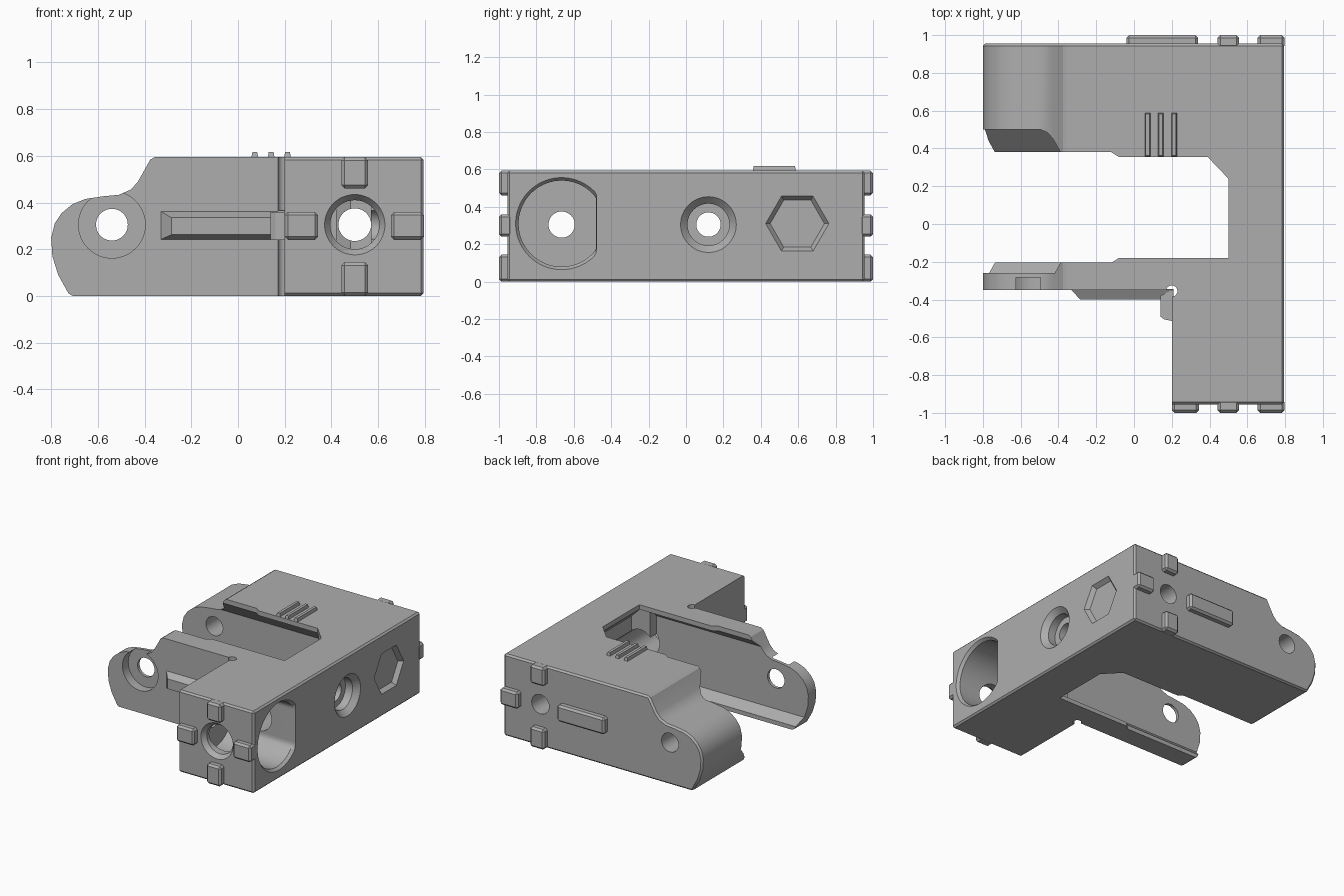
import bpy, bmesh, math
from mathutils import Vector

if "Cube" in bpy.data.objects:
    bpy.data.objects.remove(bpy.data.objects["Cube"])

grey = bpy.data.materials.new("plain_grey")
grey.use_nodes = True
COLOUR = (0.42, 0.42, 0.42, 1)
grey.diffuse_color = COLOUR
grey.node_tree.nodes["Principled BSDF"].inputs["Base Color"].default_value = COLOUR


def place(axis, u, v, t):
    return {"x": (t, u, v), "y": (u, t, v), "z": (u, v, t)}[axis]


def prism(name, pts, axis, a, b, bevel=0, end_pts=None):
    """Extrude an outline along an axis, optionally to a different end outline."""
    bm = bmesh.new()
    low = [bm.verts.new(place(axis, u, v, a)) for u, v in pts]
    high = [bm.verts.new(place(axis, u, v, b)) for u, v in (end_pts or pts)]
    bm.faces.new(low)
    bm.faces.new(high)
    for i in range(len(pts)):
        j = (i + 1) % len(pts)
        bm.faces.new((low[i], low[j], high[j], high[i]))
    bmesh.ops.recalc_face_normals(bm, faces=bm.faces)
    if bevel:
        sharp = [e for e in bm.edges if e.calc_face_angle() > 0.6]
        bmesh.ops.bevel(bm, geom=sharp, offset=bevel, segments=1, affect="EDGES")
    mesh = bpy.data.meshes.new(name)
    bm.to_mesh(mesh)
    bm.free()
    mesh.materials.append(grey)
    obj = bpy.data.objects.new(name, mesh)
    bpy.context.collection.objects.link(obj)
    return obj


def rect(u0, u1, v0, v1):
    return [(u0, v0), (u1, v0), (u1, v1), (u0, v1)]


def circle(u, v, r, n=48):
    return [(u + r * math.cos(2 * math.pi * i / n), v + r * math.sin(2 * math.pi * i / n))
            for i in range(n)]


def cut(target, *cutter_args, **options):
    cutter = prism("cutter", *cutter_args, **options)
    mod = target.modifiers.new("cut", "BOOLEAN")
    mod.operation, mod.solver, mod.object = "DIFFERENCE", "EXACT", cutter
    bpy.context.view_layer.objects.active = target
    bpy.ops.object.modifier_apply(modifier=mod.name)
    bpy.data.objects.remove(cutter)


def smooth(obj):
    bpy.ops.object.select_all(action="DESELECT")
    obj.select_set(True)
    bpy.context.view_layer.objects.active = obj
    bpy.ops.object.shade_smooth_by_angle(angle=math.radians(30))


TOP, MID, END = 0.594, 0.305, 0.955
BORE, PIVOT = 0.5, -0.54

# Body: side outline with the rounded knuckle, extruded front to back
outline = [(0.795, 0), (0.795, TOP), (-0.37, TOP), (-0.43, 0.487), (-0.46, 0.455),
           (-0.51, 0.433), (-0.575, 0.427), (-0.655, 0.415), (-0.71, 0.392),
           (-0.755, 0.355), (-0.785, 0.31), (-0.8, 0.25), (-0.795, 0.17),
           (-0.77, 0.09), (-0.72, 0)]
body = prism("body", outline, "y", -END, END, bevel=0.012)

# Front corner removed, leaving the thin arm, with a relief at the inner corner
cut(body, rect(-1, 0.2, -1.2, -0.35), "z", -0.5, 1)
cut(body, circle(0.2, -0.355, 0.03, 20), "z", -0.5, 1)

# Opening between the two arms
opening = [(-1, -0.205), (-0.12, -0.205), (-0.08, -0.18), (BORE, -0.18), (BORE, 0.24),
           (0.39, 0.355), (-0.08, 0.355), (-0.12, 0.38), (-1, 0.38)]
cut(body, opening, "z", -0.5, 1)

# Sloped channels inside the arms and the spine
channel = [(-0.205, 0.03), (-0.26, 0.085), (-0.26, 0.505), (-0.205, 0.56),
           (0.38, 0.56), (0.5, 0.44), (0.5, 0.15), (0.38, 0.03)]
cut(body, channel, "x", -1, 0.42)
undercut = [(0.3, 0.03), (BORE, 0.03), (0.57, 0.1), (0.57, 0.49), (BORE, 0.56), (0.3, 0.56)]
cut(body, undercut, "y", -0.19, 0.26)

# Large D-shaped pocket in the side, with its through hole
def d_shape(r, flat):
    return [(min(u, flat), v) for u, v in circle(-0.665, 0.31, r, 72)]
cut(body, d_shape(0.23, -0.48), "x", 0.27, 1)
cut(body, d_shape(0.23, -0.48), "x", 0.775, 0.8, end_pts=d_shape(0.25, -0.478))
cut(body, circle(-0.665, MID, 0.07), "x", 0, 0.5)

# Long bore along the depth, wide at the front and narrow at the back
cut(body, circle(BORE, MID, 0.105), "y", -1.1, 0.1)
cut(body, circle(BORE, MID, 0.133), "y", -0.96, -0.92, end_pts=circle(BORE, MID, 0.104))
cut(body, circle(BORE, MID, 0.07), "y", 0, 1.1)

# Pivot hole through both knuckles and the open seat on the thin arm
cut(body, circle(PIVOT, MID, 0.068), "y", -0.5, 1.1)
cut(body, circle(PIVOT, MID, 0.143), "y", -0.4, -0.283)

# Recessed screw hole in the spine
cut(body, circle(0.12, MID, 0.065), "x", 0.4, 1)
cut(body, circle(0.12, MID, 0.112), "x", 0.7, 0.9)
cut(body, circle(0.12, MID, 0.11), "x", 0.755, 0.796, end_pts=circle(0.12, MID, 0.15))

# Shallow hexagonal recess in the side
cut(body, circle(0.595, 0.31, 0.145, 6), "x", 0.765, 0.796,
    end_pts=circle(0.595, 0.31, 0.17, 6))
smooth(body)

# Alignment tabs on the front and back ends
tabs = {"upper_tab": (0.443, 0.557, 0.46, TOP), "lower_tab": (0.443, 0.557, 0, 0.145),
        "side_tab": (0.655, 0.797, 0.24, 0.36)}
for end, sign in (("front", -1), ("back", 1)):
    for name, size in tabs.items():
        prism(f"{end}_{name}", rect(*size), "y", sign * 0.93, sign, bevel=0.014)
prism("front_inner_tab", rect(0.2, 0.343, 0.24, 0.36), "y", -1, -0.93, bevel=0.014)
prism("back_bar", rect(-0.04, 0.34, 0.24, 0.36), "y", 0.93, 1, bevel=0.014)

# Tapered rail on the thin arm and the stop beside it
prism("arm_rail", rect(-0.335, 0.21, 0.24, 0.365), "y", -0.345, -0.4,
      end_pts=rect(-0.285, 0.21, 0.262, 0.335))
stop = [(0.21, -0.345), (0.14, -0.38), (0.14, -0.49), (0.16, -0.505), (0.21, -0.515)]
prism("rail_stop", stop, "z", 0.24, 0.36)

# Grip ribs on top
for i in range(3):
    x = 0.072 + 0.07 * i
    prism(f"grip_rib_{i + 1}", rect(x - 0.017, x + 0.017, 0.355, 0.59), "z", 0.58, 0.617,
          end_pts=rect(x - 0.01, x + 0.01, 0.362, 0.583))
